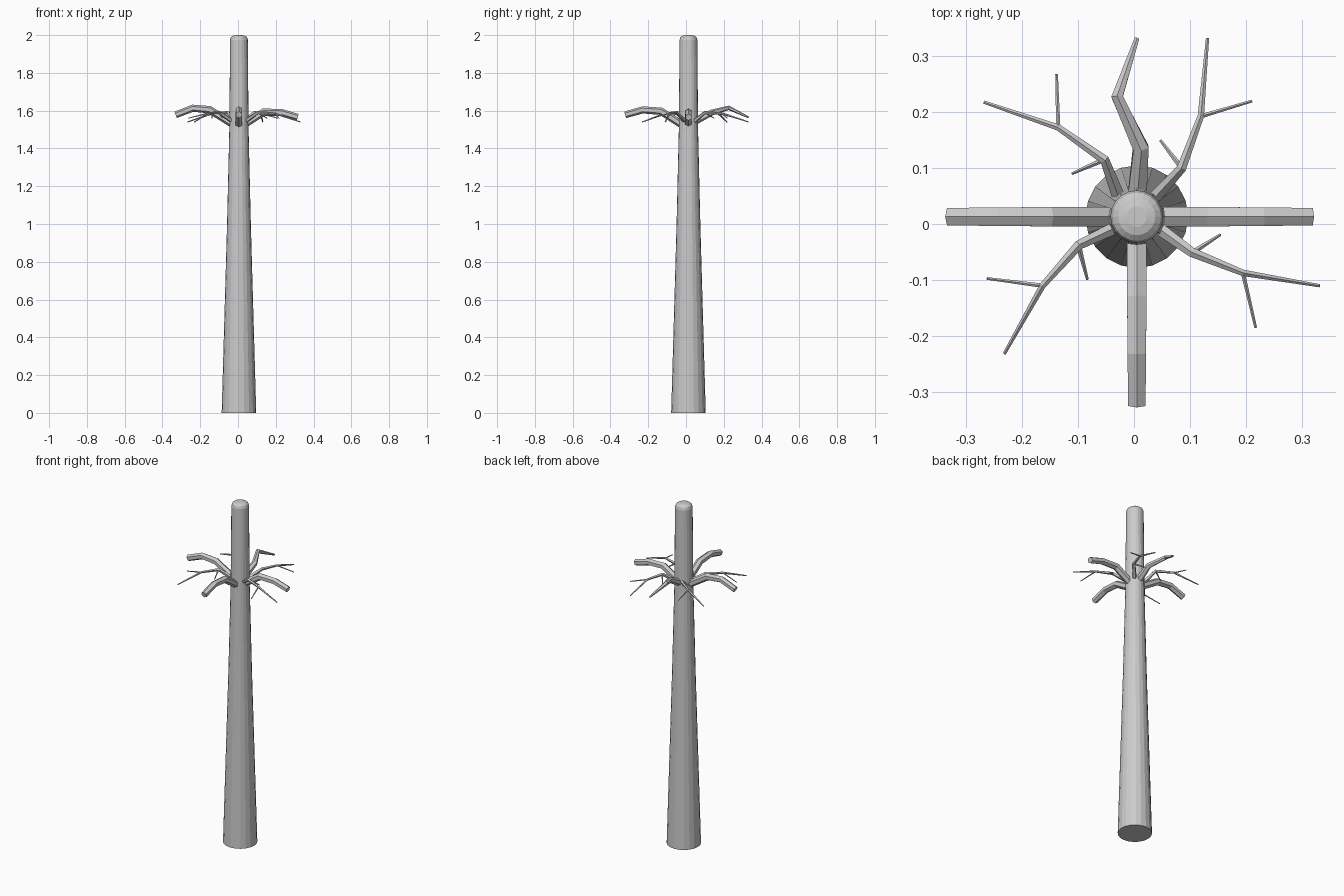
import bpy, bmesh
from math import cos, sin, pi
from mathutils import Vector

if "Cube" in bpy.data.objects:
    bpy.data.objects.remove(bpy.data.objects["Cube"])

CX, CY = 0.005, 0.013


def finish(bm, name):
    bmesh.ops.recalc_face_normals(bm, faces=bm.faces)
    me = bpy.data.meshes.new(name)
    bm.to_mesh(me)
    bm.free()
    bpy.context.collection.objects.link(bpy.data.objects.new(name, me))


def skin(bm, rings):
    # bridge vertex rings and cap both ends
    n = len(rings[0])
    for a, b in zip(rings, rings[1:]):
        for i in range(n):
            j = (i + 1) % n
            bm.faces.new((a[i], a[j], b[j], b[i]))
    bm.faces.new(rings[0][::-1])
    bm.faces.new(rings[-1])


def tube(bm, pts, radii, sides):
    pts = [Vector(p) for p in pts]
    rings = []
    for k, p in enumerate(pts):
        d_in = (p - pts[max(k - 1, 0)]).normalized()
        d_out = (pts[min(k + 1, len(pts) - 1)] - p).normalized()
        t = (d_in + d_out).normalized()
        side = t.cross(Vector((0, 0, 1))).normalized()
        up = side.cross(t)
        r = radii[k]
        rings.append([bm.verts.new(p + r * (side * sin(2 * pi * i / sides) + up * cos(2 * pi * i / sides)))
                      for i in range(sides)])
    skin(bm, rings)


# tapered trunk with a small rounded top
bm = bmesh.new()
profile = [(0.0915, 0), (0.063, 1.0), (0.051, 1.5), (0.047, 1.975), (0.043, 1.988), (0.033, 1.996), (0.018, 2.0)]
N = 20
skin(bm, [[bm.verts.new((CX + r * cos(2 * pi * i / N), CY + r * sin(2 * pi * i / N), z)) for i in range(N)]
          for r, z in profile])
finish(bm, "trunk")

# thick cut-off boughs
boughs = {
    "left_bough": [(-0.03, CY, 1.53), (-0.15, CY, 1.605), (-0.24, CY, 1.613), (-0.33, CY, 1.578)],
    "right_bough": [(0.03, CY, 1.525), (0.135, CY, 1.592), (0.23, CY, 1.59), (0.316, CY, 1.565)],
    "front_bough": [(CX, -0.02, 1.525), (CX, -0.133, 1.597), (CX, -0.23, 1.604), (CX, -0.322, 1.578)],
}
for name, pts in boughs.items():
    bm = bmesh.new()
    tube(bm, pts, [0.02, 0.02, 0.019, 0.018], 6)
    finish(bm, name)

# crooked tapering bough at the back
bm = bmesh.new()
tube(bm, [(CX, 0.04, 1.54), (0.012, 0.136, 1.59), (-0.03, 0.227, 1.615), (0.005, 0.33, 1.565)],
     [0.02, 0.016, 0.012, 0.005], 6)
finish(bm, "back_bough")

# thin forked branches: start, first joint, second joint, tip, side shoot, twig
forks = {
    "back_left_branch": [(-0.03, 0.055), (-0.053, 0.115), (-0.135, 0.172), (-0.267, 0.217), (-0.138, 0.267), (-0.11, 0.09)],
    "back_right_branch": [(0.035, 0.045), (0.085, 0.10), (0.119, 0.192), (0.131, 0.331), (0.21, 0.219), (0.047, 0.149)],
    "front_right_branch": [(0.04, -0.005), (0.104, -0.051), (0.194, -0.087), (0.331, -0.11), (0.217, -0.185), (0.154, -0.019)],
    "front_left_branch": [(-0.03, -0.005), (-0.099, -0.038), (-0.163, -0.11), (-0.231, -0.231), (-0.262, -0.097), (-0.083, -0.099)],
}
heights = [1.545, 1.59, 1.585, 1.54, 1.56, 1.56]
for name, xy in forks.items():
    a, b, c, tip, shoot, twig = [(x, y, z) for (x, y), z in zip(xy, heights)]
    bm = bmesh.new()
    tube(bm, [a, b, c, tip], [0.012, 0.009, 0.006, 0.003], 5)
    tube(bm, [c, shoot], [0.004, 0.0025], 5)
    tube(bm, [b, twig], [0.005, 0.0025], 5)
    finish(bm, name)
